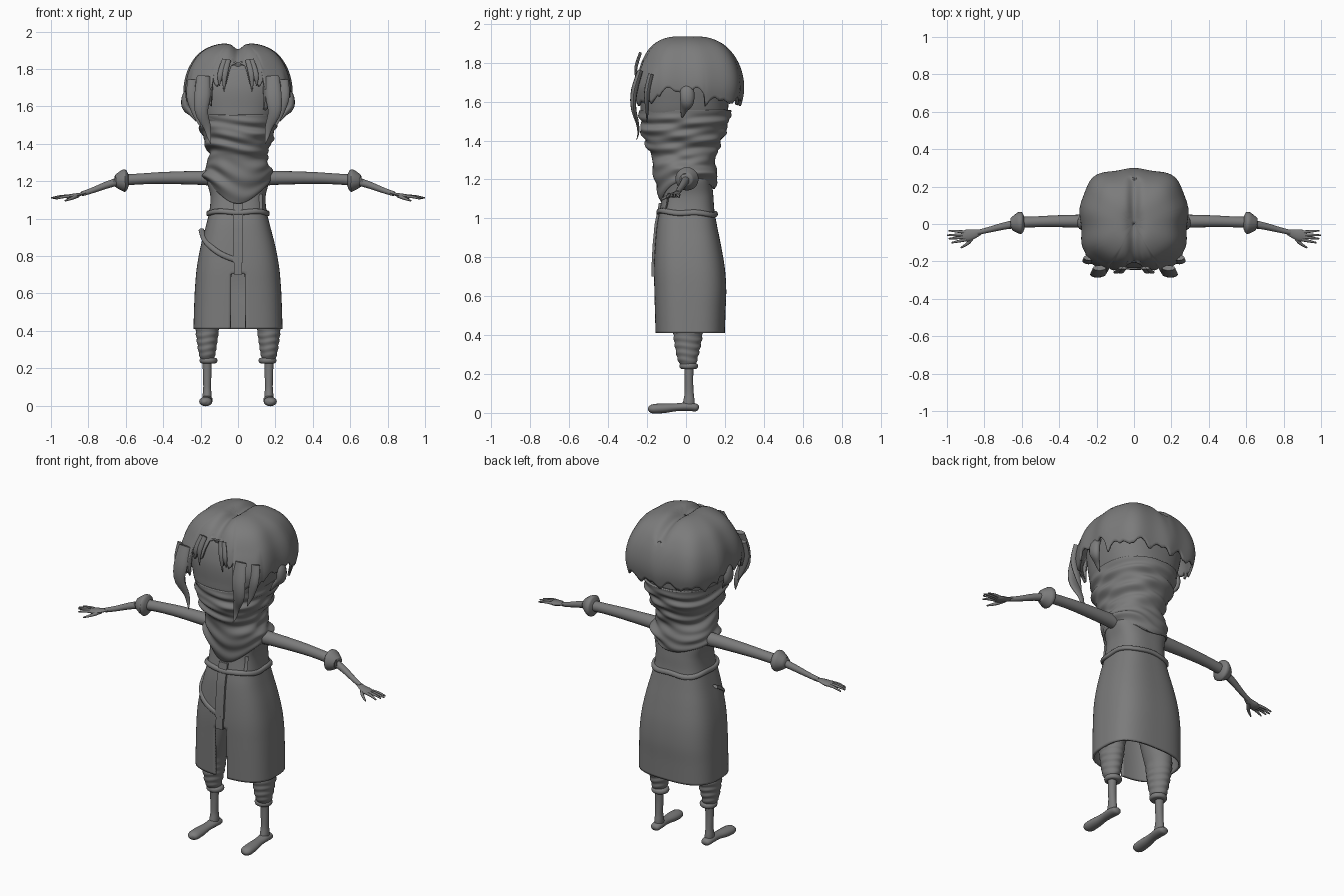
import bpy, bmesh, math
from mathutils import Vector

if "Cube" in bpy.data.objects:
    bpy.data.objects.remove(bpy.data.objects["Cube"])

grey = bpy.data.materials.new("plain grey")
grey.use_nodes = True
COLOUR = (0.2, 0.2, 0.2, 1)
grey.diffuse_color = COLOUR
grey.node_tree.nodes["Principled BSDF"].inputs["Base Color"].default_value = COLOUR


def spline(rows, u):
    """Smooth point on a list of control rows, u from 0 to 1."""
    k = u * (len(rows) - 1)
    i = min(int(k), len(rows) - 2)
    t = k - i
    p = [rows[max(0, min(len(rows) - 1, i + d))] for d in (-1, 0, 1, 2)]
    return [b + 0.5 * t * (c - a + t * (2*a - 5*b + 4*c - d + t * (3*(b - c) + d - a)))
            for a, b, c, d in zip(*p)]


def skin(name, rings, caps=True, keep=None, thick=0, angle=50):
    """Mesh through rings of points, optionally open, with thickness."""
    bm = bmesh.new()
    vs = [[bm.verts.new(p) for p in r] for r in rings]
    n = len(vs[0])
    for a, b in zip(vs, vs[1:]):
        for i in range(n):
            quad = (a[i], a[(i+1) % n], b[(i+1) % n], b[i])
            if keep is None or keep(sum((v.co for v in quad), Vector()) / 4):
                bm.faces.new(quad)
    if caps:
        bm.faces.new(vs[0])
        bm.faces.new(vs[-1])
    bmesh.ops.remove_doubles(bm, verts=bm.verts, dist=0.0002)
    bmesh.ops.recalc_face_normals(bm, faces=bm.faces)
    me = bpy.data.meshes.new(name)
    bm.to_mesh(me)
    bm.free()
    me.materials.append(grey)
    ob = bpy.data.objects.new(name, me)
    bpy.context.collection.objects.link(ob)
    if thick:
        mod = ob.modifiers.new("thickness", "SOLIDIFY")
        mod.thickness = thick
    bpy.ops.object.select_all(action="DESELECT")
    ob.select_set(True)
    bpy.context.view_layer.objects.active = ob
    bpy.ops.object.shade_smooth_by_angle(angle=math.radians(angle))
    return ob


def plan(a, e):
    """Unit rounded-box outline at angle a."""
    c, s = math.cos(a), math.sin(a)
    r = (abs(c)**e + abs(s)**e) ** (-1 / e)
    return c * r, s * r


def loft(name, rows, e=2.4, n=64, steps=40, cx=0, warp=None, **kw):
    """Upright body from rows of height, half width, front y, back y."""
    rings = []
    for j in range(steps + 1):
        z, w, f, b = spline(rows, j / steps)
        ring = []
        for i in range(n):
            a = 2 * math.pi * (i + 0.5) / n
            px, py = plan(a, e)
            p = Vector((cx + w * px, (f + b) / 2 + (b - f) / 2 * py, z))
            ring.append(warp(p, a) if warp else p)
        rings.append(ring)
    return skin(name, rings, **kw)


def tube(name, pts, n=12, steps=16, flat=1, ref=(0, 0, 1), side=1, **kw):
    """Limb along rows of x, y, z, radius; flat squashes it along ref."""
    path = [spline(pts, j / steps) for j in range(steps + 1)]
    rings = []
    for j, (x, y, z, r) in enumerate(path):
        t = Vector(path[min(j+1, steps)][:3]) - Vector(path[max(j-1, 0)][:3])
        u = t.cross(Vector(ref)).normalized()
        v = u.cross(t).normalized()
        r = max(r, 0.002)
        ring = [Vector((x, y, z)) + u * r * math.cos(2*math.pi*i/n)
                + v * r * flat * math.sin(2*math.pi*i/n) for i in range(n)]
        rings.append([Vector((p.x * side, p.y, p.z)) for p in ring])
    return skin(name, rings, **kw)


# Head, hidden mostly by hair and scarf
loft("head", [(1.35, .1, -.12, .1), (1.5, .19, -.22, .2), (1.6, .225, -.235, .22),
              (1.72, .24, -.23, .23), (1.84, .2, -.18, .2), (1.9, .08, -.06, .1)], e=2.5)

# Hair cap with centre parting and ragged hem
CAP = [(0, 1.93), (.3, 1.935), (.55, 1.915), (.75, 1.875), (.9, 1.81),
       (.98, 1.74), (1, 1.67), (.96, 1.6), (.89, 1.52), (.84, 1.45)]


def hem(a, x, y):
    jag = abs(math.sin(a * 7 + 1)) * 0.035 + abs(math.sin(a * 11)) * 0.02
    if y < 0 and abs(x) < 0.145:
        tooth = abs((abs(x) * 22) % 1 - 0.5)
        return 1.7 + 0.1 * tooth + 0.13 * math.exp(-(x / 0.05)**4)
    if y < -0.15:
        return 1.56 + jag
    return (1.62 if y < 0.1 else 1.57) + jag


columns = []
N, M = 160, 28
for i in range(N):
    a = 2 * math.pi * (i + 0.5) / N
    px, py = plan(a, 2.9)
    px, py = px * 0.287, py * 0.272 + 0.022
    h = hem(a, px, py)
    end = next((k / 200 for k in range(80, 200) if spline(CAP, k / 200)[1] < h), 1)
    col = []
    for j in range(M + 1):
        s, z = spline(CAP, end * (j + 0.05) / (M + 0.05))
        x, y = px * s, (py - 0.022) * s + 0.022 * s
        wave = 0.006 * math.sin(a * 9) * s
        z -= 0.03 * math.exp(-(x / 0.03)**2) * (1 if z > 1.85 else 0.3)
        low = max(0, min(1, (1.8 - z) * 8))
        y -= 0.025 * low * (py < -0.15 and abs(px) > 0.14)
        col.append((x * (1 + wave * 3), y * (1 + wave * 3), z))
    columns.append(col)
skin("hair", [[c[j] for c in columns] for j in range(M + 1)], caps=False, thick=0.012)
tube("hair_crown", [(0, 0.02, 1.86, .06), (0, .02, 1.88, .05), (0, .02, 1.895, .03)], ref=(1, 0, 0))

for s, tag in ((1, "left"), (-1, "right")):
    # Hair locks and ears
    tube("long_lock_" + tag, [(.185, -.235, 1.76, .035), (.19, -.265, 1.66, .043), (.195, -.27, 1.57, .035),
         (.165, -.25, 1.49, .02), (.155, -.245, 1.44, .012), (.145, -.255, 1.4, .002)],
         flat=.4, ref=(0, 1, 0), side=s)
    tube("side_lock_" + tag, [(.24, -.18, 1.74, .03), (.245, -.2, 1.65, .03), (.225, -.2, 1.56, .018),
         (.2, -.2, 1.49, .002)], flat=.5, ref=(0, 1, 0), side=s)
    for k, x in enumerate((.075, .1)):
        tube(f"fringe_lock_{k}_{tag}", [(x * .7, -.235, 1.85, .015), (x * .95, -.258, 1.77, .015),
             (x, -.252, 1.68 + k * .03, .002)], flat=.5, ref=(0, 1, 0), side=s)
    tube("ear_" + tag, [(.24, 0, 1.7, .012), (.275, .005, 1.66, .035), (.28, .005, 1.6, .035),
         (.25, -.01, 1.56, .02), (.225, -.02, 1.52, .004)], flat=.6, ref=(1, 0, 0), side=s)


# Scarf with wrapped folds and a draped point in front
def folds(p, a):
    k = 0.007 * math.sin(p.z * 75 + 2.2 * math.sin(a + 1) + math.sin(a * 3))
    k += 0.004 * math.sin(p.z * 120 - 3 * math.sin(a * 2))
    d = max(0, min(1, (1.34 - p.z) / 0.15))
    drop = 0.11 * max(0, -math.sin(a))**3 + 0.04 * max(0, math.sin(a))**4
    r = 1 + k * 5 * min(1, max(0.1, (1.55 - p.z) * 20))
    return Vector((p.x * r, p.y * r, p.z - d * drop))


loft("scarf", [(1.19, .165, -.125, .145), (1.235, .185, -.155, .165), (1.28, .17, -.165, .15),
               (1.34, .155, -.185, .16), (1.41, .18, -.22, .19), (1.48, .2, -.235, .215),
               (1.555, .215, -.243, .235)], e=2.3, n=80, steps=64, warp=folds, caps=False, thick=.012)

# Long coat, open at the hem and split in front
COAT = [(.41, .238, -.157, .2), (.52, .235, -.16, .203), (.63, .23, -.163, .207), (.74, .22, -.165, .2),
        (.85, .2, -.16, .182), (.96, .172, -.15, .16), (1.04, .153, -.135, .146),
        (1.12, .148, -.12, .14), (1.2, .165, -.11, .13), (1.25, .15, -.09, .11)]
EDGE = 2.9
loft("coat", COAT, e=EDGE, n=96, steps=54, caps=False, thick=.012,
     keep=lambda c: not (c.y < 0 and abs(c.x) < .036 and c.z < .7))
loft("collar_fill", [(1.19, .16, -.11, .13), (1.25, .15, -.09, .11), (1.3, .13, -.09, .1)])


def coat_front(x, z):
    _, w, f, b = min((spline(COAT, k / 100) for k in range(101)), key=lambda r: abs(r[0] - z))
    return (f + b) / 2 - (b - f) / 2 * max(0, 1 - abs(x / w)**EDGE) ** (1 / EDGE)


# Waist belt, hanging strap and slung belt
def tilt(p, a):
    return Vector((p.x, p.y, p.z - 0.05 * p.y + 0.004 * math.sin(a * 5)))


loft("waist_belt", [(1.015, .158, -.14, .152), (1.02, .169, -.152, .163),
                    (1.038, .167, -.15, .161), (1.043, .155, -.137, .149)],
     e=EDGE, steps=8, warp=tilt, caps=False)
for name, x, z0, z1, w in (("hanging_strap", 0, .765, 1.08, .027), ("strap_end", 0, .7, .775, .022)):
    rings = []
    for j in range(13):
        z = z0 + (z1 - z0) * j / 12
        y = coat_front(0, z)
        rings.append([(x - w, y - .012, z), (x + w, y - .012, z), (x + w, y + .01, z), (x - w, y + .01, z)])
    skin(name, rings, angle=30)
slung = [(-.196, .94), (-.18, .89), (-.14, .845), (-.09, .81), (-.03, .785), (.02, .775)]
tube("slung_belt", [(x, coat_front(x, z) - .001, z, .015) for x, z in slung], flat=.6, ref=(0, 1, 0))
tube("belt_pouch_flap", [(.12, coat_front(.12, z) - .001, z, .012) for z in (1.13, 1.08, 1.03)],
     flat=.4, ref=(0, 1, 0))

FINGERS = {"index": (.975, -.1, 1.105), "middle": (.99, -.078, 1.11),
           "ring": (1.0, -.06, 1.11), "little": (.99, -.035, 1.108)}
for s, tag in ((1, "left"), (-1, "right")):
    # Sleeve, flared cuff, forearm and hand
    tube("sleeve_" + tag, [(.1, .015, 1.215, .042), (.22, .015, 1.218, .037), (.4, .015, 1.217, .032),
         (.52, .012, 1.212, .029), (.62, .008, 1.205, .03)], n=16, side=s)
    tube("cuff_" + tag, [(.585, .005, 1.203, .03), (.595, .005, 1.203, .052), (.607, .005, 1.203, .06),
         (.625, .003, 1.202, .053), (.655, 0, 1.2, .032), (.65, 0, 1.2, .02)], n=20, steps=20, side=s)
    tube("forearm_" + tag, [(.62, .003, 1.205, .022), (.7, -.012, 1.18, .019), (.78, -.032, 1.15, .015),
         (.835, -.045, 1.132, .013)], side=s)
    tube("palm_" + tag, [(.815, -.04, 1.138, .013), (.85, -.052, 1.128, .023), (.885, -.06, 1.12, .032),
         (.915, -.066, 1.116, .027)], flat=.4, side=s)
    for k, (name, (x, y, z)) in enumerate(FINGERS.items()):
        base = Vector((.895, -.083 + .013 * k, 1.119))
        mid = base.lerp(Vector((x, y, z)), 0.5) + Vector((0, 0, .004))
        tube(f"{name}_finger_{tag}", [(*base, .009), (*mid, .0075), (x, y, z, .004)], n=8, steps=8, side=s)
    tube("thumb_" + tag, [(.855, -.06, 1.122, .01), (.885, -.1, 1.11, .009), (.925, -.127, 1.095, .004)],
         n=8, steps=8, side=s)

    # Gathered trouser leg and its band
    def gather(p, a):
        k = 1 + .035 * math.sin(p.z * 170 + math.sin(a * 2)) * (p.z < .45)
        hip = max(0, p.z - .45) * .2
        return Vector(((s * .165) + (p.x - s * .165) * k - s * hip, p.y * k, p.z))
    loft("trouser_leg_" + tag, [(.245, .035, -.028, .05), (.28, .045, -.045, .06), (.33, .053, -.055, .072),
         (.4, .062, -.065, .085), (.55, .075, -.08, .1), (.75, .085, -.09, .11)],
         e=2, n=28, steps=50, cx=s * .165, warp=gather)
    loft("leg_band_" + tag, [(.225, .025, -.012, .04), (.228, .042, -.028, .056), (.24, .048, -.034, .062),
         (.253, .043, -.03, .057), (.257, .025, -.012, .04)], e=2, n=28, steps=16, cx=s * .158)
    # Bare shin and foot
    loft("shin_" + tag, [(.02, .024, -.025, .045), (.06, .024, -.015, .045), (.1, .021, -.008, .04),
         (.17, .023, -.007, .037), (.24, .025, -.01, .04)], e=2, n=20, steps=20, cx=s * .165)
    tube("foot_" + tag, [(.165, .066, .025, .006), (.165, .055, .027, .026), (.166, .01, .032, .031),
         (.168, -.05, .029, .028), (.171, -.11, .024, .034), (.173, -.165, .021, .034),
         (.173, -.188, .019, .022), (.172, -.195, .018, .004)], n=16, steps=28, flat=.72, side=s)
